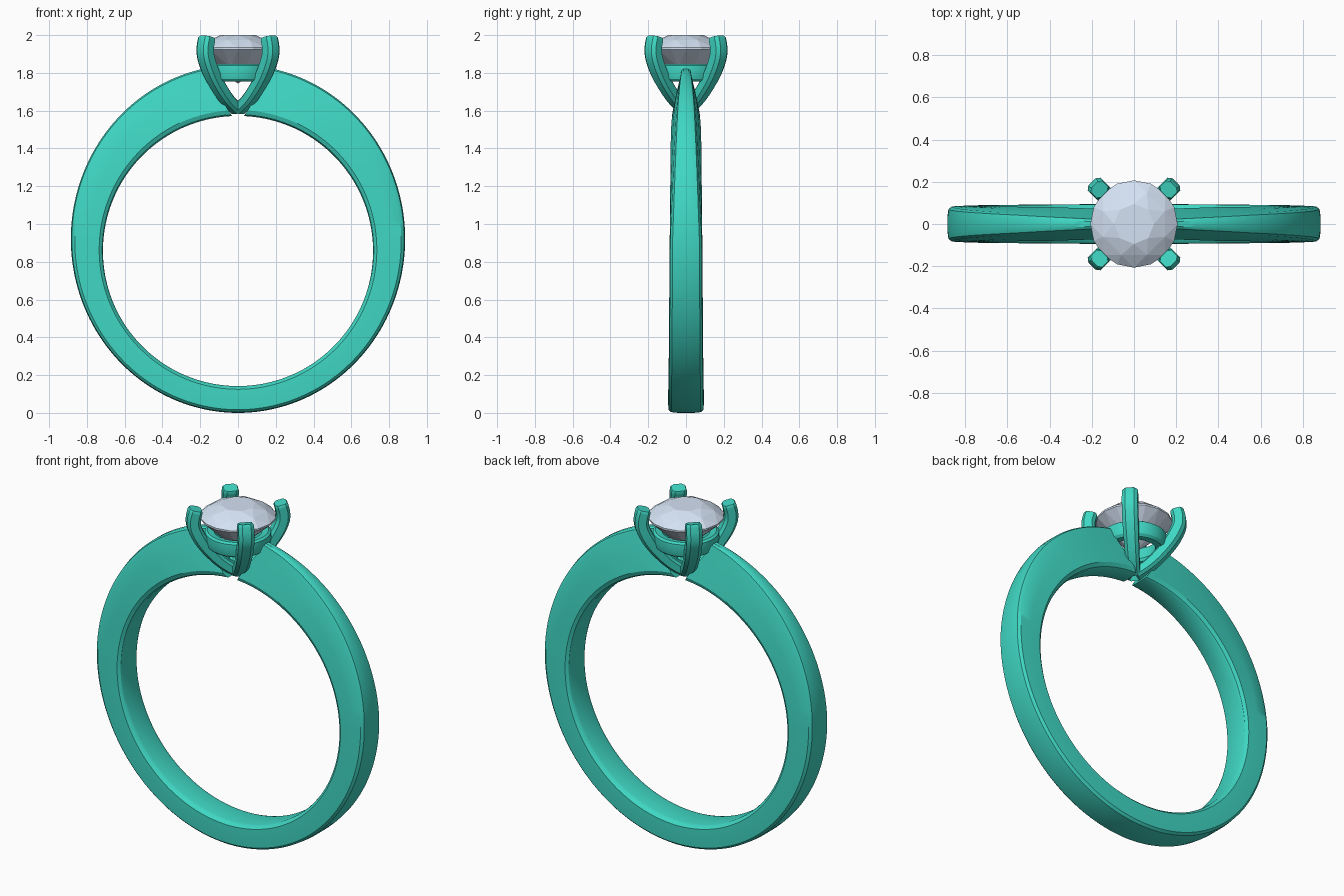
import bpy, bmesh, math
from mathutils import Vector

if "Cube" in bpy.data.objects:
    bpy.data.objects.remove(bpy.data.objects["Cube"])


def material(name, color):
    m = bpy.data.materials.new(name)
    m.diffuse_color = (*color, 1)
    m.use_nodes = True
    m.node_tree.nodes["Principled BSDF"].inputs["Base Color"].default_value = m.diffuse_color
    return m


METAL = material("green_metal", (0.05, 0.68, 0.55))
STONE = material("pale_blue_stone", (0.66, 0.76, 0.90))


def finish(name, bm, mat, smooth=True):
    bmesh.ops.recalc_face_normals(bm, faces=bm.faces[:])
    me = bpy.data.meshes.new(name)
    bm.to_mesh(me)
    bm.free()
    me.materials.append(mat)
    ob = bpy.data.objects.new(name, me)
    bpy.context.collection.objects.link(ob)
    if smooth:
        bpy.ops.object.select_all(action='DESELECT')
        ob.select_set(True)
        bpy.context.view_layer.objects.active = ob
        bpy.ops.object.shade_smooth_by_angle(angle=math.radians(32))
    return ob


def loft(name, sections, mat, closed=False):
    """Skin a row of equal-sized cross-sections."""
    bm = bmesh.new()
    rows = [[bm.verts.new(p) for p in s] for s in sections]
    n = len(rows[0])
    pairs = list(zip(rows, rows[1:])) + ([(rows[-1], rows[0])] if closed else [])
    for a, b in pairs:
        for i in range(n):
            j = (i + 1) % n
            bm.faces.new((a[i], a[j], b[j], b[i]))
    if not closed:
        bm.faces.new(rows[0])
        bm.faces.new(rows[-1])
    return finish(name, bm, mat)


def interp(x, table):
    for (x0, y0), (x1, y1) in zip(table, table[1:]):
        if x <= x1:
            return y0 + (y1 - y0) * (x - x0) / (x1 - x0)
    return table[-1][1]


def spline(pts, steps):
    """Catmull-Rom curve through the points."""
    p = [2 * pts[0] - pts[1]] + pts + [2 * pts[-1] - pts[-2]]
    out = []
    for i in range(1, len(p) - 2):
        a, b, c, d = p[i - 1:i + 3]
        for k in range(steps):
            t = k / steps
            out.append(0.5 * (2 * b + (c - a) * t + (2 * a - 5 * b + 4 * c - d) * t * t
                              + (3 * b - a - 3 * c + d) * t ** 3))
    return out + [pts[-1]]


# Band: round hole, taller outer oval, narrowing into knife-edge shoulders
INNER_W = [(0, .062), (15, .070), (40, .080), (90, .086), (180, .094)]
OUTER_W = [(0, .024), (14, .028), (40, .050), (90, .083), (180, .093)]
sections = []
STEPS = 160
for k in range(STEPS + 1):
    u = -1 + 2 * k / STEPS
    # angles from the bottom, so the ends stop at the setting
    ai, ao = u * math.radians(177.5), u * math.radians(167.5)
    pi = Vector((.715 * math.sin(ai), 0, .857 - .715 * math.cos(ai)))
    po = Vector((.885 * math.sin(ao), 0, .921 - .921 * math.cos(ao)))
    deg = 180 - abs(math.degrees(ao))
    wi, wo = interp(deg, INNER_W), interp(deg, OUTER_W)
    half = [(0, .68 * wi), (.03, .86 * wi), (.12, wi), (.5, (wi + wo) / 2 + .002),
            (.88, wo), (.97, .85 * wo), (1, .45 * wo)]
    ring = half + [(s, -w) for s, w in reversed(half)]
    sections.append([pi.lerp(po, s) + Vector((0, w, 0)) for s, w in ring])
loft("band", sections, METAL)

# Four curved prongs meeting under the stone
path = spline([Vector(p) for p in ((.01, 1.605), (.10, 1.675), (.185, 1.775),
                                   (.236, 1.87), (.245, 1.93), (.232, 1.99))], 6)
OCT = [(1, .55), (.6, 1), (-.6, 1), (-1, .6), (-1, -.6), (-.6, -1), (.6, -1), (1, -.55)]
for q, label in enumerate(("back_right", "back_left", "front_left", "front_right")):
    ang = math.radians(45 + 90 * q)
    out = Vector((math.cos(ang), math.sin(ang), 0))
    side = Vector((-out.y, out.x, 0))
    up = Vector((0, 0, 1))
    sections = []
    for i, p in enumerate(path):
        t = (path[min(i + 1, len(path) - 1)] - path[max(i - 1, 0)]).normalized()
        nrm = out * t.y - up * t.x
        c = out * p.x + up * p.y
        g = .80 + .20 * min(1, i / 15)
        if i == len(path) - 1:
            g *= .88
        sections.append([c + nrm * (.037 * g * a) + side * (.043 * g * b) for a, b in OCT])
    loft(label + "_prong", sections, METAL)

# Gallery ring that carries the stone
PROFILE = [(.130, 1.842), (.165, 1.847), (.178, 1.838), (.180, 1.80),
           (.172, 1.768), (.158, 1.755), (.122, 1.755), (.114, 1.770)]
loft("gallery_ring", [[(r * math.cos(a), r * math.sin(a), z) for r, z in PROFILE]
                      for a in (2 * math.pi * k / 64 for k in range(64))], METAL, closed=True)

# Faceted brilliant-cut stone: convex hull of facet corner rings
bm = bmesh.new()
for n, r, z, turn in ((8, .095, 2.0, 0), (8, .158, 1.974, .5), (16, .207, 1.934, 0),
                      (16, .207, 1.924, 0), (8, .105, 1.828, .5), (1, 0, 1.742, 0)):
    for k in range(n):
        a = 2 * math.pi * (k + turn) / n
        bm.verts.new((r * math.cos(a), r * math.sin(a), z))
bmesh.ops.convex_hull(bm, input=bm.verts[:])
finish("stone", bm, STONE, smooth=False)
